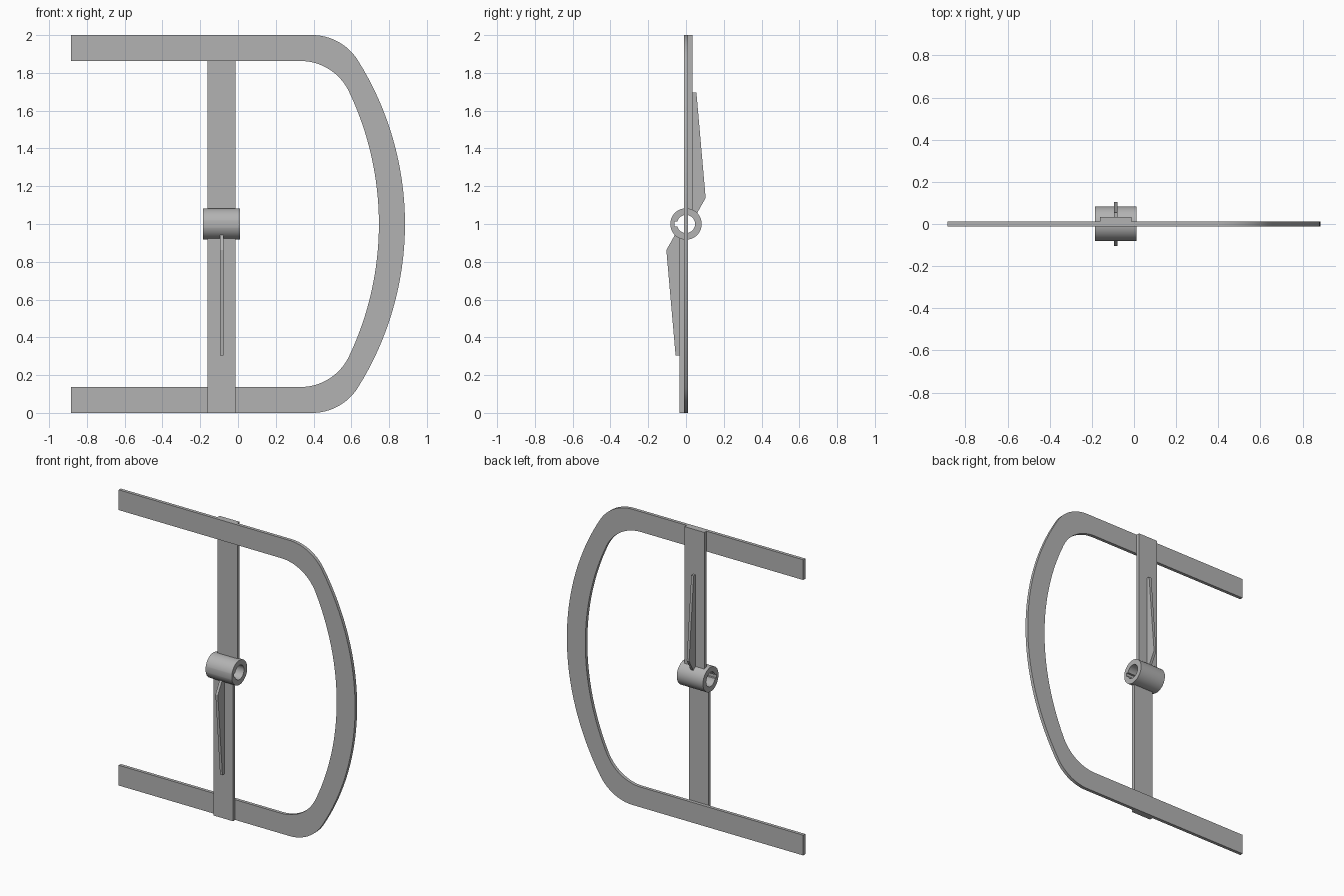
import bpy, bmesh, math
from mathutils import Vector

if "Cube" in bpy.data.objects:
    bpy.data.objects.remove(bpy.data.objects["Cube"])

grey = bpy.data.materials.new("plain grey")
grey.diffuse_color = (0.45, 0.45, 0.45, 1)
grey.use_nodes = True
grey.node_tree.nodes["Principled BSDF"].inputs["Base Color"].default_value = grey.diffuse_color

MID_X = -0.087          # centre line of hub, arms and ribs
HUB_R, BORE_R = 0.083, 0.048


def prism(name, outline, direction):
    """Extrude a closed 3D outline along a direction."""
    bm = bmesh.new()
    face = bm.faces.new([bm.verts.new(p) for p in outline])
    ext = bmesh.ops.extrude_face_region(bm, geom=[face])["geom"]
    bmesh.ops.translate(bm, vec=direction,
                        verts=[g for g in ext if isinstance(g, bmesh.types.BMVert)])
    bmesh.ops.recalc_face_normals(bm, faces=bm.faces)
    mesh = bpy.data.meshes.new(name)
    bm.to_mesh(mesh)
    bm.free()
    mesh.materials.append(grey)
    ob = bpy.data.objects.new(name, mesh)
    bpy.context.collection.objects.link(ob)
    return ob


def smooth(ob):
    bpy.ops.object.select_all(action='DESELECT')
    ob.select_set(True)
    bpy.context.view_layer.objects.active = ob
    bpy.ops.object.shade_smooth_by_angle(angle=math.radians(30))


def bow(tip_x, half_height, big_r=1.63, r=0.285):
    """Edge of the D-shaped band: straight run, rounded corner, shallow arc, mirrored."""
    cx, fz = tip_x - big_r, half_height - r
    fx = cx + math.sqrt((big_r - r) ** 2 - fz ** 2)
    join = math.atan2(fz, fx - cx)
    upper = [(-0.885, half_height)]
    for i in range(17):
        a = math.pi / 2 + (join - math.pi / 2) * i / 16
        upper.append((fx + r * math.cos(a), fz + r * math.sin(a)))
    for i in range(1, 17):
        a = join * (1 - i / 16)
        upper.append((cx + big_r * math.cos(a), big_r * math.sin(a)))
    return upper + [(x, -z) for x, z in reversed(upper[:-1])]


# D-shaped flat band
edge = bow(0.884, 1.0) + bow(0.746, 0.863)[::-1]
band = prism("bow_band", [(x, -0.011, 1 + z) for x, z in edge], Vector((0, 0.022, 0)))
smooth(band)

# Arms and stiffening ribs: the lower pair is the upper one turned half round the hub
for side, label in ((1, "upper"), (-1, "lower")):
    arm = [(0.011, 0.081), (0.034, 0.075), (0.034, 1.0), (0.011, 1.0)]
    prism(label + "_arm", [(MID_X - 0.074, side * y, 1 + side * z) for y, z in arm],
          Vector((0.148, 0, 0)))
    rib = [(0.034, 0.07), (0.059, 0.058), (0.104, 0.138), (0.055, 0.697), (0.034, 0.697)]
    prism(label + "_rib", [(MID_X - 0.009, side * y, 1 + side * z) for y, z in rib],
          Vector((0.018, 0, 0)))

# Hub tube with a keyway along the front of its bore
SEG, KEY = 64, 0.013
key_a = math.asin(KEY / BORE_R)
bore = [(-0.06, -KEY), (-0.06, KEY)]
for i in range(SEG - 7):
    a = math.pi - key_a - (2 * math.pi - 2 * key_a) * i / (SEG - 8)
    bore.append((BORE_R * math.cos(a), BORE_R * math.sin(a)))
bm = bmesh.new()
rings = []
for x in (MID_X - 0.098, MID_X + 0.098):
    inner = [bm.verts.new((x, y, 1 + z)) for y, z in bore]
    outer = []
    for y, z in bore:
        k = HUB_R / math.hypot(y, z)
        outer.append(bm.verts.new((x, y * k, 1 + z * k)))
    rings.append((inner, outer))
(i0, o0), (i1, o1) = rings
for a, b in ((i0, o0), (o0, o1), (o1, i1), (i1, i0)):
    for j in range(len(bore)):
        n = (j + 1) % len(bore)
        # the two keyway corners beside the bore share nearly the same direction
        bm.faces.new((a[j], a[n], b[n], b[j]))
bmesh.ops.recalc_face_normals(bm, faces=bm.faces)
mesh = bpy.data.meshes.new("hub")
bm.to_mesh(mesh)
bm.free()
mesh.materials.append(grey)
hub = bpy.data.objects.new("hub", mesh)
bpy.context.collection.objects.link(hub)
smooth(hub)
